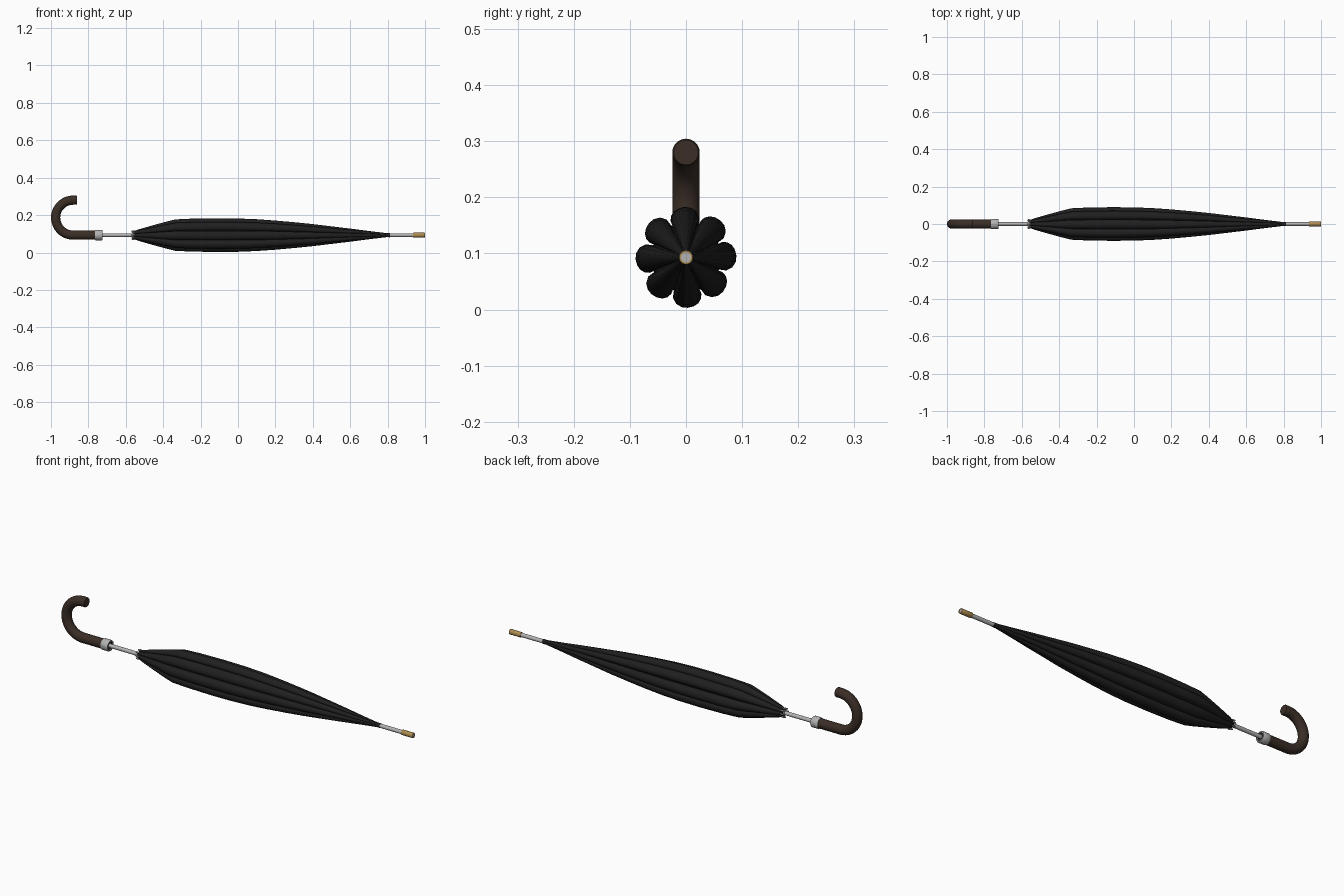
import bpy, bmesh, math
from mathutils import Vector

if "Cube" in bpy.data.objects:
    bpy.data.objects.remove(bpy.data.objects["Cube"])

AXIS_Z = 0.093
TAU = 2 * math.pi


def material(name, rgb):
    m = bpy.data.materials.new(name)
    m.use_nodes = True
    m.diffuse_color = (*rgb, 1)
    m.node_tree.nodes["Principled BSDF"].inputs["Base Color"].default_value = (*rgb, 1)
    return m


BLACK = material("black fabric", (0.014, 0.014, 0.014))
BROWN = material("dark wood", (0.043, 0.027, 0.019))
SILVER = material("silver metal", (0.45, 0.45, 0.45))
GOLD = material("brass", (0.42, 0.26, 0.08))


def loft(name, rings, mat, closed=False, angle=35):
    """Skin a list of equal-length rings; cap the ends unless the loft loops."""
    bm = bmesh.new()
    loops = [[bm.verts.new(p) for p in ring] for ring in rings]
    pairs = list(zip(loops, loops[1:]))
    if closed:
        pairs.append((loops[-1], loops[0]))
    else:
        bm.faces.new(loops[0])
        bm.faces.new(loops[-1])
    for a, b in pairs:
        for i in range(len(a)):
            j = (i + 1) % len(a)
            bm.faces.new((a[i], a[j], b[j], b[i]))
    bmesh.ops.recalc_face_normals(bm, faces=bm.faces)
    mesh = bpy.data.meshes.new(name)
    bm.to_mesh(mesh)
    bm.free()
    ob = bpy.data.objects.new(name, mesh)
    bpy.context.collection.objects.link(ob)
    mesh.materials.append(mat)
    bpy.ops.object.select_all(action='DESELECT')
    ob.select_set(True)
    bpy.context.view_layer.objects.active = ob
    bpy.ops.object.shade_smooth_by_angle(angle=math.radians(angle))
    return ob


def polar(x, r, a):
    return Vector((x, r * math.cos(a), AXIS_Z + r * math.sin(a)))


def lathe(name, profile, mat, closed=False, sides=24):
    rings = [[polar(x, r, TAU * i / sides) for i in range(sides)] for x, r in profile]
    return loft(name, rings, mat, closed)


# Shaft, running through to the tip
lathe("shaft", [(-0.74, 0.010), (0.998, 0.010)], SILVER)

# Brass ferrule sleeve around the shaft end
lathe("ferrule", [(0.935, 0.009), (0.935, 0.012), (0.938, 0.013), (0.997, 0.013),
                  (1.0, 0.012), (1.0, 0.009)], GOLD, closed=True)

# Collar ring on the handle
lathe("handle_collar", [(-0.765, 0.020), (-0.765, 0.026), (-0.761, 0.028), (-0.729, 0.028),
                        (-0.725, 0.026), (-0.725, 0.020)], SILVER, closed=True)

# Hooked handle: straight grip, half circle, short straight end
BEND, CX, GRIP = 0.0935, -0.8815, 0.0245
path = [(Vector((-0.73, 0, AXIS_Z)), 0)]
for i in range(25):
    t = math.pi * i / 24
    path.append((Vector((CX - BEND * math.sin(t), 0, AXIS_Z + BEND * (1 - math.cos(t)))), t))
path.append((Vector((-0.864, 0, path[-1][0].z)), math.pi))
path.append((Vector((-0.860, 0, path[-1][0].z)), math.pi))
rings = []
for n, (centre, t) in enumerate(path):
    side = Vector((math.sin(t), 0, math.cos(t)))
    r = GRIP * (0.9 if n == len(path) - 1 else 1)
    rings.append([centre + r * (math.cos(a) * side + math.sin(a) * Vector((0, 1, 0)))
                  for a in (TAU * k / 24 for k in range(24))])
loft("hooked_handle", rings, BROWN, angle=50)

# Furled canopy: eight folded pleats, each tucked under its neighbour
RIBS = 8
pleat = [(-20, .70), (-18, .84), (-12, .94), (-5, .99), (2, 1), (9, .98), (15, .94),
         (20, .87), (23, .78), (22, .68)]
profile = [(-0.56, .020), (-0.53, .031), (-0.45, .054), (-0.38, .073), (-0.335, .084),
           (-0.25, .088), (-0.12, .090), (0, .089), (0.1, .085), (0.2, .078), (0.3, .069),
           (0.4, .059), (0.5, .047), (0.6, .035), (0.7, .022), (0.81, .009)]
rings = []
for x, r in profile:
    # pleats flatten out where the cloth gathers onto the shaft
    depth = min(1, max(0, (r - 0.009) / 0.03))
    rings.append([polar(x, r * (1 - depth * (1 - k)),
                        TAU * rib / RIBS + math.radians(a if a < 21 else 21 + (a - 21) * depth))
                  for rib in range(RIBS) for a, k in pleat])
loft("canopy", rings, BLACK, angle=45)

# Canopy crown band where the cloth meets the shaft
lathe("crown_band", [(0.795, 0.011), (0.812, 0.0115)], BLACK)

# Rib tips around the open edge, and the runner they gather on
for i in range(RIBS):
    a = TAU * i / RIBS
    rings = [[polar(x, 0.022, a) + Vector((0, r * math.cos(b), r * math.sin(b)))
              for b in (TAU * k / 8 for k in range(8))]
             for x, r in [(-0.569, .002), (-0.566, .004), (-0.561, .004), (-0.55, .002)]]
    loft(f"rib_tip_{i + 1}", rings, SILVER, angle=60)
lathe("runner", [(-0.566, 0.013), (-0.54, 0.013)], SILVER)
